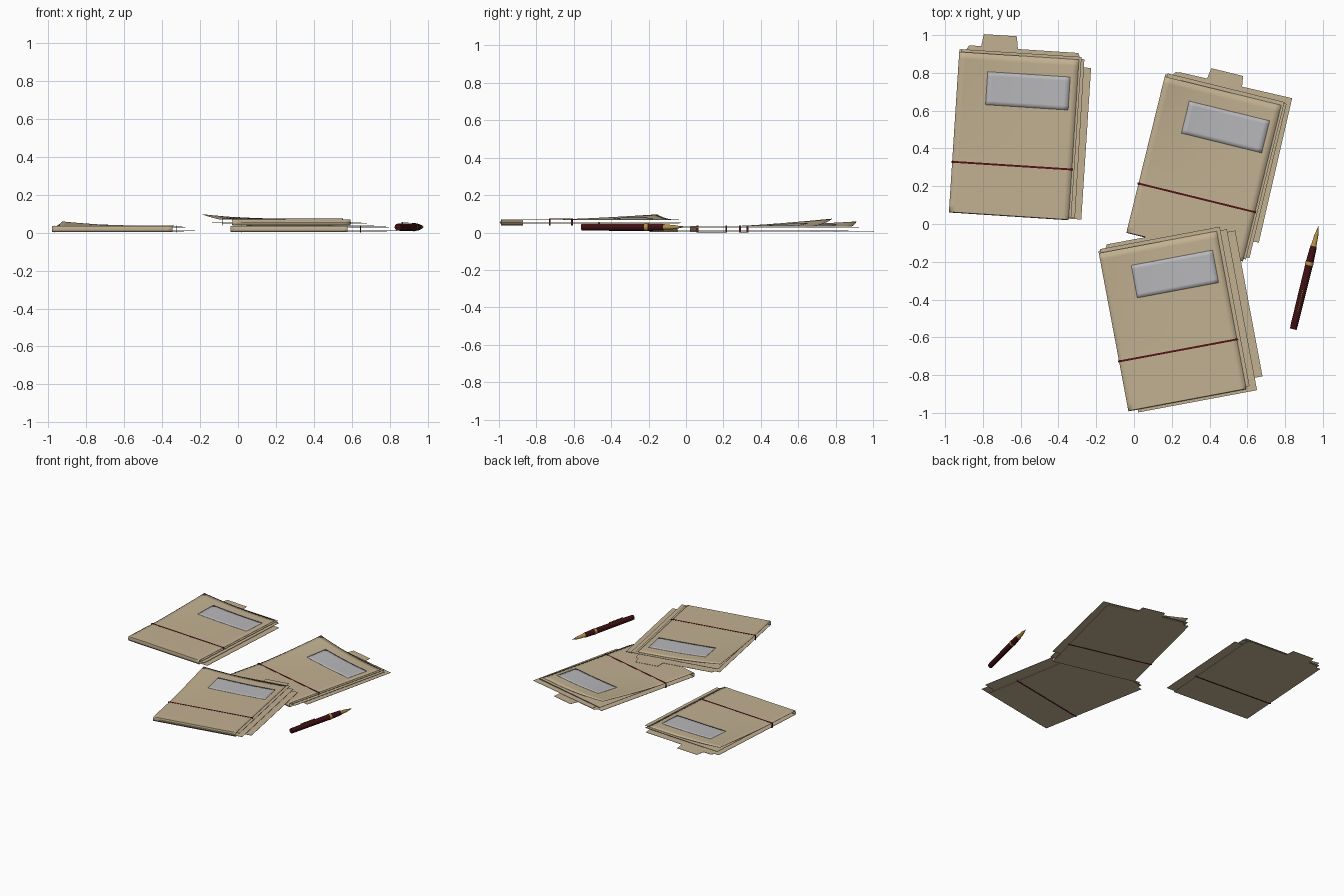
import bpy, bmesh, math
from mathutils import Matrix, Vector

if "Cube" in bpy.data.objects:
    bpy.data.objects.remove(bpy.data.objects["Cube"])


def mat(name, rgb):
    m = bpy.data.materials.new(name)
    m.diffuse_color = (*rgb, 1)
    m.use_nodes = True
    m.node_tree.nodes["Principled BSDF"].inputs["Base Color"].default_value = m.diffuse_color
    return m


TAN = mat("manila_tan", (0.54, 0.44, 0.285))
GREY = mat("label_grey", (0.48, 0.48, 0.50))
RED = mat("band_red", (0.085, 0.006, 0.007))
MAROON = mat("pen_maroon", (0.05, 0.005, 0.007))
GOLD = mat("pen_gold", (0.45, 0.29, 0.06))

W, H, T = 0.635, 0.85, 0.032      # folder width, height, thickness


def finish(name, bm, mats, matrix, smooth=False, thick=0):
    bmesh.ops.recalc_face_normals(bm, faces=bm.faces)
    me = bpy.data.meshes.new(name)
    bm.to_mesh(me)
    bm.free()
    ob = bpy.data.objects.new(name, me)
    bpy.context.collection.objects.link(ob)
    for m in mats:
        me.materials.append(m)
    ob.matrix_world = matrix
    if thick:
        mod = ob.modifiers.new("thickness", 'SOLIDIFY')
        mod.thickness, mod.offset = thick, 0
    if smooth:
        bpy.context.view_layer.objects.active = ob
        ob.select_set(True)
        bpy.ops.object.shade_smooth_by_angle(angle=math.radians(35))
        ob.select_set(False)
    return ob


def plate(name, outline, z0, z1, m, matrix):
    """Flat outline extruded between two heights."""
    bm = bmesh.new()
    f = bm.faces.new([bm.verts.new((u, v, z0)) for u, v in outline])
    ext = bmesh.ops.extrude_face_region(bm, geom=[f])
    top = [g for g in ext["geom"] if isinstance(g, bmesh.types.BMVert)]
    bmesh.ops.translate(bm, verts=top, vec=(0, 0, z1 - z0))
    return finish(name, bm, [m], matrix)


def rect(u0, v0, u1, v1):
    return [(u0, v0), (u1, v0), (u1, v1), (u0, v1)]


def sheet_grid(bm, us, rows):
    """Quads over rows of (v, height function)."""
    grid = [[bm.verts.new((u, v, h(u, v))) for u in us] for v, h in rows]
    for a, b in zip(grid, grid[1:]):
        for i in range(len(us) - 1):
            bm.faces.new((a[i], a[i + 1], b[i + 1], b[i]))


def spread(a, b, n):
    return [a + (b - a) * i / n for i in range(n + 1)]


def folder(tag, origin, angle, z, curl, tab, sheets):
    mw = Matrix.Translation((*origin, z)) @ Matrix.Rotation(math.radians(angle), 4, 'Z')

    # Height of the front cover, with its lifted free corner
    def lift(u, v):
        a = max(0, (v - 0.3) / (H - 0.3))
        b = max(0, 1 - u / 0.5)
        return T + curl * a ** 1.3 * b ** 2

    # Front cover with the folded spine along its short edge
    bm = bmesh.new()
    rows = [(0.002, lambda u, v: 0.002), (-0.001, lambda u, v: T * 0.5)]
    rows += [(v, lift) for v in spread(0.002, H, 24)]
    sheet_grid(bm, spread(0, W, 20), rows)
    finish(tag + "_front_cover", bm, [TAN], mw, True, 0.002)

    # Back cover with index tab
    t0, t1 = tab
    plate(tag + "_back_cover", [
        (0, 0), (W, 0), (W + 0.005, 0.86), (W - 0.005, 0.885), (t1 + 0.01, 0.885), (t1, 0.952),
        (t0, 0.952), (t0 - 0.01, 0.888), (0.05, 0.888), (0.035, 0.862), (0, 0.862)],
        0.002, 0.004, TAN, mw)

    # Loose sheets inside
    for i, s in enumerate(sheets):
        h = 0.008 + 0.018 * i / max(1, len(sheets) - 1)
        turn = Matrix.Rotation(math.radians(s[4]), 4, 'Z')
        plate(f"{tag}_sheet_{i + 1}", rect(*s[:4]), h, h + 0.002, TAN, mw @ turn)

    # Label lying on the cover
    bm = bmesh.new()
    top = lambda u, v: lift(u, v) + 0.003
    sheet_grid(bm, spread(0.157, 0.595, 16), [(v, top) for v in spread(0.58, 0.755, 8)])
    finish(tag + "_label", bm, [GREY], mw, True, 0.001)

    # Elastic band wrapped around the folder
    v0, v1 = 0.262, 0.272
    ring = [(-0.004, 0), (W + 0.006, 0), (W + 0.006, T + 0.004), (-0.004, T + 0.004)]
    bm = bmesh.new()
    loops = [[bm.verts.new((u, v, h)) for u, h in ring] for v in (v0, v1)]
    for i in range(4):
        j = (i + 1) % 4
        bm.faces.new((loops[0][i], loops[0][j], loops[1][j], loops[1][i]))
    finish(tag + "_band", bm, [RED], mw, False, 0.002)


folder("left_folder", (-0.98, 0.063), -3.7, 0.001, 0.025, (0.124, 0.299),
       [(0.05, 0.006, 0.702, 0.81, 0), (0.03, 0.01, 0.668, 0.85, 0.3), (0.01, 0.012, 0.648, 0.865, 0)])
folder("middle_folder", (-0.04, -0.045), -13.8, 0.001, 0.04, (0.229, 0.402),
       [(0.08, 0.105, 0.695, 0.89, 0.8), (0.03, 0.02, 0.665, 0.86, 0.3), (0.01, 0.012, 0.648, 0.87, 0)])
folder("front_folder", (-0.03, -0.99), 10.6, 0.037, 0.027, (0.434, 0.606),
       [(0.10, 0.05, 0.732, 0.835, 0), (0.05, -0.017, 0.69, 0.85, 0), (0.01, 0.012, 0.655, 0.87, 0)])

# Pen: turned profile of (distance, radius, gold section after this point)
profile = [(0, 0.0, 0), (0, 0.018, 0), (0.02, 0.019, 0), (0.348, 0.0205, 0), (0.348, 0.022, 1),
           (0.366, 0.022, 1), (0.366, 0.0205, 0), (0.44, 0.018, 0), (0.452, 0.017, 1),
           (0.462, 0.014, 1), (0.51, 0.011, 1), (0.56, 0.0015, 1), (0.562, 0.0, 1)]
start, tip = Vector((0.843, -0.557, 0.029)), Vector((0.977, -0.012, 0.029))
d = (tip - start).normalized()
pen = Matrix.Translation(start) @ Matrix.Rotation(math.atan2(d.y, d.x), 4, 'Z')
bm = bmesh.new()
N = 16
prev = None
for k, (t, r, gold) in enumerate(profile):
    if r == 0:
        cur = [bm.verts.new((t, 0, 0))] * N
    else:
        cur = [bm.verts.new((t, r * math.cos(2 * math.pi * i / N), r * math.sin(2 * math.pi * i / N)))
               for i in range(N)]
    if prev:
        for i in range(N):
            j = (i + 1) % N
            quad = list(dict.fromkeys((prev[i], prev[j], cur[j], cur[i])))
            bm.faces.new(quad).material_index = profile[k - 1][2]
    prev = cur
finish("pen_body", bm, [MAROON, GOLD], pen, True)

# Pen clip: slim bar held above the cap by a foot
plate("pen_clip", rect(0.09, -0.003, 0.22, 0.003), 0.024, 0.028, GOLD, pen)
plate("pen_clip_foot", rect(0.09, -0.003, 0.10, 0.003), 0.015, 0.025, GOLD, pen)
